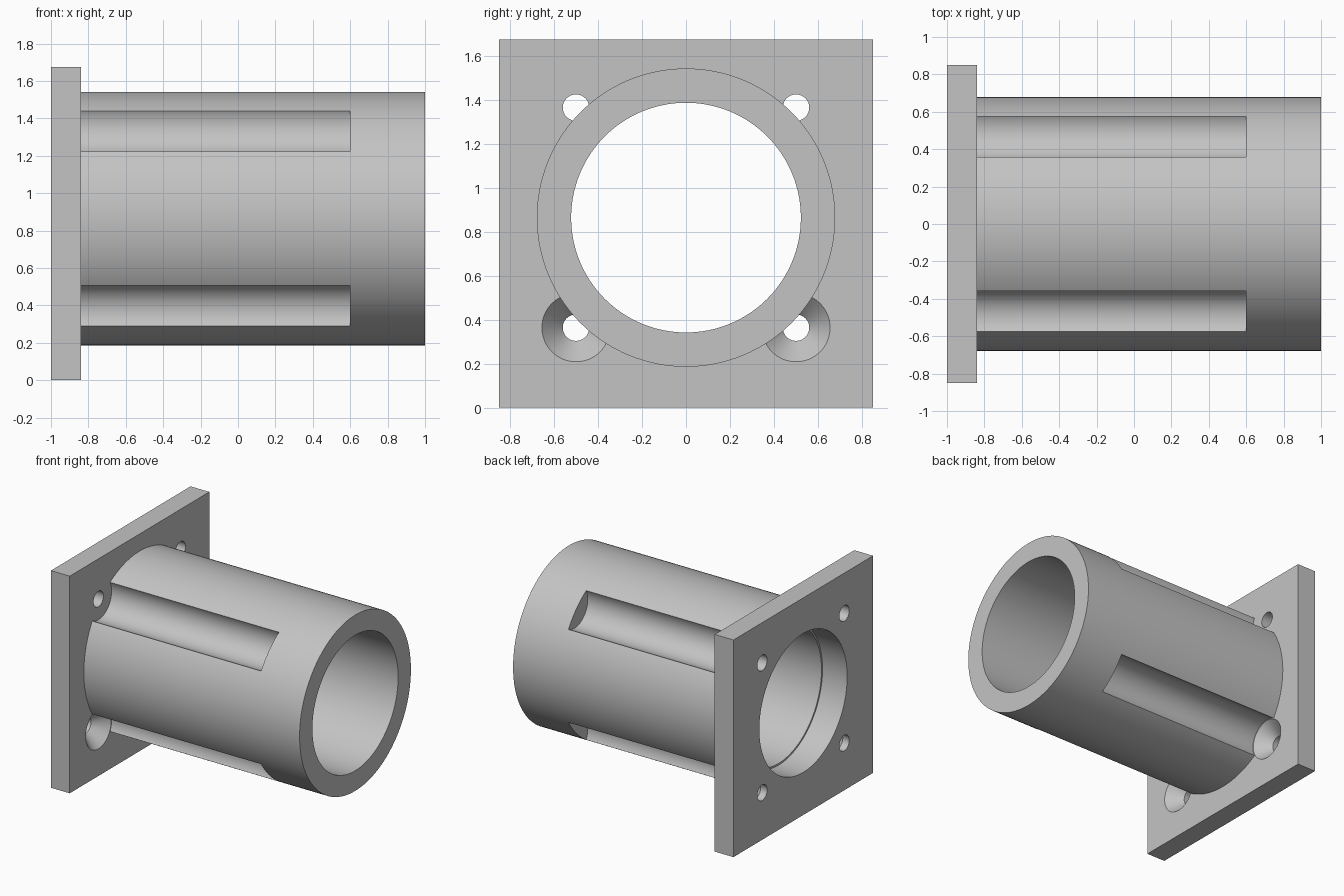
import bpy
import bmesh
import math

if "Cube" in bpy.data.objects:
    bpy.data.objects.remove(bpy.data.objects["Cube"], do_unlink=True)

AXIS_Z = 0.864          # height of the tube axis
BACK, FACE, END = -1.0, -0.84, 1.0
HOLE = 0.5              # hole offset from the axis

metal = bpy.data.materials.new("plain grey")
metal.use_nodes = True
grey = (0.55, 0.55, 0.55, 1)
metal.diffuse_color = grey
metal.node_tree.nodes["Principled BSDF"].inputs["Base Color"].default_value = grey


def finish(name, bm):
    bmesh.ops.recalc_face_normals(bm, faces=bm.faces)
    mesh = bpy.data.meshes.new(name)
    bm.to_mesh(mesh)
    bm.free()
    mesh.materials.append(metal)
    obj = bpy.data.objects.new(name, mesh)
    bpy.context.collection.objects.link(obj)
    return obj


def turned(name, profile, y=0.0, z=AXIS_Z, sides=128):
    """Solid turned about an axis along x, from (x, radius) pairs."""
    bm = bmesh.new()
    angles = [2 * math.pi * i / sides for i in range(sides)]
    rings = [[bm.verts.new((x, y + r * math.cos(a), z + r * math.sin(a))) for a in angles]
             for x, r in profile]
    for a, b in zip(rings, rings[1:]):
        for i in range(sides):
            j = (i + 1) % sides
            bm.faces.new((a[i], a[j], b[j], b[i]))
    bm.faces.new(rings[0])
    bm.faces.new(rings[-1])
    return finish(name, bm)


def combine(target, tool, operation="DIFFERENCE"):
    tool.hide_render = True
    mod = target.modifiers.new("combine", "BOOLEAN")
    mod.operation = operation
    mod.solver = "EXACT"
    mod.object = tool
    bpy.context.view_layer.objects.active = target
    bpy.ops.object.modifier_apply(modifier=mod.name)
    bpy.data.objects.remove(tool, do_unlink=True)


# Square mounting plate
bm = bmesh.new()
bmesh.ops.create_cube(bm, size=1)
bmesh.ops.scale(bm, vec=(FACE - BACK, 1.7, 1.674), verts=bm.verts)
bmesh.ops.translate(bm, vec=((FACE + BACK) / 2, 0, 0.837), verts=bm.verts)
flange = finish("flanged_tube", bm)

# Tube with four screwdriver grooves
tube = turned("tube", [(-0.93, 0.678), (END, 0.678)])
corners = [(sy * HOLE, AXIS_Z + sz * HOLE) for sy in (-1, 1) for sz in (-1, 1)]
for y, z in corners:
    combine(tube, turned("groove", [(-0.88, 0.16), (0.6, 0.16)], y, z, 96))
combine(flange, tube, "UNION")

# Bore with a slightly wider seat at the plate end
combine(flange, turned("bore", [(-1.1, 0.535), (-0.79, 0.535), (-0.79, 0.522), (1.1, 0.522)]))

# Screw holes, the lower pair countersunk
for y, z in corners:
    profile = [(-1.1, 0.06), (-0.8, 0.06)]
    if z < AXIS_Z:
        profile = [(-1.1, 0.06), (-0.945, 0.06), (FACE, 0.155), (FACE + 0.05, 0.155)]
    combine(flange, turned("screw_hole", profile, y, z, 64))

bpy.ops.object.select_all(action="DESELECT")
flange.select_set(True)
bpy.context.view_layer.objects.active = flange
bpy.ops.object.shade_smooth_by_angle(angle=math.radians(25))
